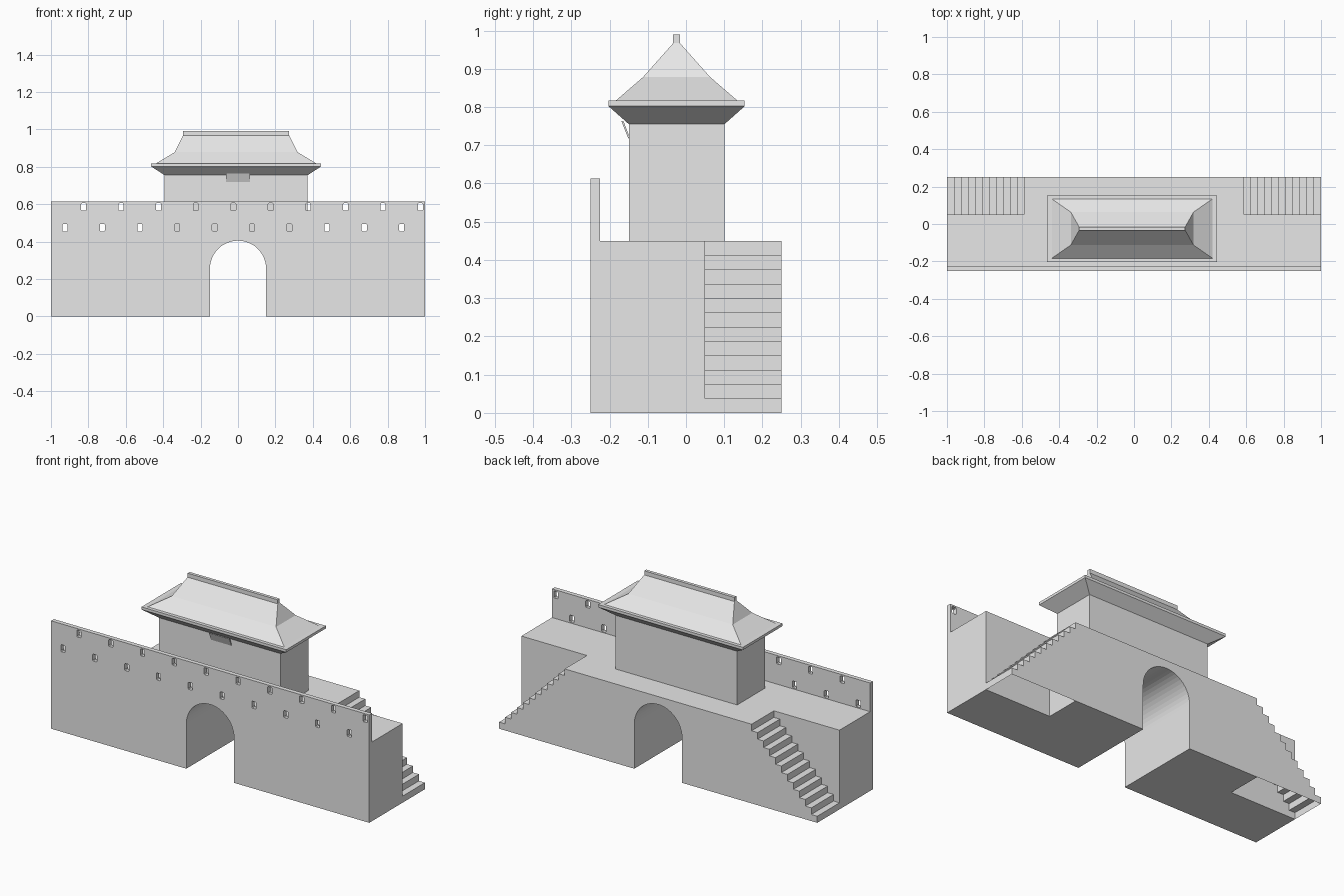
import bpy, bmesh, math
from mathutils import Matrix, Vector

old = bpy.data.objects.get("Cube")
if old:
    bpy.data.objects.remove(old, do_unlink=True)

stone = bpy.data.materials.new("pale_grey_stone")
stone.use_nodes = True
GREY = (0.8, 0.8, 0.8, 1)
stone.diffuse_color = GREY
stone.node_tree.nodes["Principled BSDF"].inputs["Base Color"].default_value = GREY


def finish(name, bm, closed=True):
    """Turn a bmesh into a named, flat-shaded object."""
    if closed:
        bmesh.ops.recalc_face_normals(bm, faces=bm.faces)
    mesh = bpy.data.meshes.new(name)
    bm.to_mesh(mesh)
    bm.free()
    mesh.materials.append(stone)
    obj = bpy.data.objects.new(name, mesh)
    bpy.context.collection.objects.link(obj)
    return obj


def add_box(bm, lo, hi):
    lo, hi = Vector(lo), Vector(hi)
    m = Matrix.Translation((lo + hi) / 2) @ Matrix.Diagonal((*(hi - lo), 1))
    bmesh.ops.create_cube(bm, size=1, matrix=m)


def add_prism(bm, outline, direction):
    """Extrude a closed 3D outline along a direction."""
    face = bm.faces.new([bm.verts.new(p) for p in outline])
    moved = bmesh.ops.extrude_face_region(bm, geom=[face], use_keep_orig=True)["geom"]
    bmesh.ops.translate(bm, vec=direction,
                        verts=[v for v in moved if isinstance(v, bmesh.types.BMVert)])


def loft(name, rings, centre):
    """Stack rectangles given as (half x, half y, z)."""
    bm = bmesh.new()
    loops = []
    for hx, hy, z in rings:
        loops.append([bm.verts.new((centre[0] + sx * hx, centre[1] + sy * hy, z))
                      for sx, sy in ((-1, -1), (1, -1), (1, 1), (-1, 1))])
    for low, high in zip(loops, loops[1:]):
        for i in range(4):
            j = (i + 1) % 4
            bm.faces.new((low[i], low[j], high[j], high[i]))
    bm.faces.new(loops[0][::-1])
    bm.faces.new(loops[-1])
    return finish(name, bm)


def cut(obj, cutter):
    mod = obj.modifiers.new("cut", "BOOLEAN")
    mod.operation = "DIFFERENCE"
    mod.solver = "EXACT"
    mod.object = cutter
    cutter.hide_render = True
    bpy.context.view_layer.objects.active = obj
    bpy.ops.object.modifier_apply(modifier=mod.name)
    bpy.data.objects.remove(cutter, do_unlink=True)


DEPTH, TOP = 0.25, 0.45
STEP, TREADS = 0.0375, 11
STAIR_Y = 0.05
STAIR_X = 1 - STEP * TREADS

# Gate wall: plan with a stair notch at each back corner
half = [(1, -DEPTH), (1, STAIR_Y), (STAIR_X, STAIR_Y), (STAIR_X, DEPTH)]
plan = half + [(-x, y) for x, y in reversed(half)]
bm = bmesh.new()
add_prism(bm, [(x, y, 0) for x, y in plan], (0, 0, TOP))
gate_wall = finish("gate_wall", bm)

# Arched passage
R, SPRING = 0.15, 0.255
arch = [(-R, -0.1), (R, -0.1)]
arch += [(R * math.cos(a), SPRING + R * math.sin(a))
         for a in (math.pi * i / 24 for i in range(25))]
bm = bmesh.new()
add_prism(bm, [(x, -0.5, z) for x, z in arch], (0, 1, 0))
cut(gate_wall, finish("arch_cutter", bm))

# Parapet with two staggered rows of slots
bm = bmesh.new()
add_box(bm, (-1, -DEPTH, TOP), (1, -0.225, 0.613))
parapet = finish("parapet", bm)
W, H, C = 0.0135, 0.02, 0.004
corner = [(W, H - C), (W - C, H)]
slot = corner + [(-x, z) for x, z in reversed(corner)]
slot += [(-x, -z) for x, z in slot]
bm = bmesh.new()
for start, z in ((-0.825, 0.585), (-0.925, 0.475)):
    for i in range(10):
        add_prism(bm, [(start + 0.2 * i + sx, -0.3, z + sz) for sx, sz in slot], (0, 0.2, 0))
cut(parapet, finish("slot_cutter", bm))

# Stairs: hollow treads and risers with a stepped side panel, open below
for side, name in ((1, "left_stairs"), (-1, "right_stairs")):
    bm = bmesh.new()
    path = [(1, 0)]
    for i in range(TREADS):
        z = STEP * (i + 1)
        path += [(1 - STEP * i, z), (1 - STEP * (i + 1), z)]
    near = [bm.verts.new((side * x, STAIR_Y, z)) for x, z in path]
    far = [bm.verts.new((side * x, DEPTH, z)) for x, z in path]
    for i in range(len(path) - 1):
        quad = (near[i], far[i], far[i + 1], near[i + 1])
        bm.faces.new(quad if side > 0 else quad[::-1])
    foot = bm.verts.new((side * STAIR_X, DEPTH, 0))
    panel = [foot] + far[::-1]
    bm.faces.new(panel if side > 0 else panel[::-1])
    finish(name, bm, closed=False)

# Gatehouse room, flared eave, two-pitch hipped roof and ridge
MID = (-0.01, -0.0245)
loft("gatehouse_room", [(0.382, 0.125, TOP), (0.382, 0.125, 0.755)], MID)
loft("eave", [(0.382, 0.125, 0.755), (0.455, 0.178, 0.802), (0.455, 0.178, 0.817)], MID)
loft("roof", [(0.433, 0.161, 0.815), (0.328, 0.088, 0.878), (0.283, 0.008, 0.968)], MID)
loft("ridge", [(0.283, 0.009, 0.962), (0.283, 0.009, 0.99)], MID)

# Blank name board leaning out under the eave
bm = bmesh.new()
profile = [(-0.151, 0.718), (-0.169, 0.763), (-0.164, 0.764), (-0.147, 0.72)]
add_prism(bm, [(-0.064, y, z) for y, z in profile], (0.128, 0, 0))
finish("name_board", bm)
